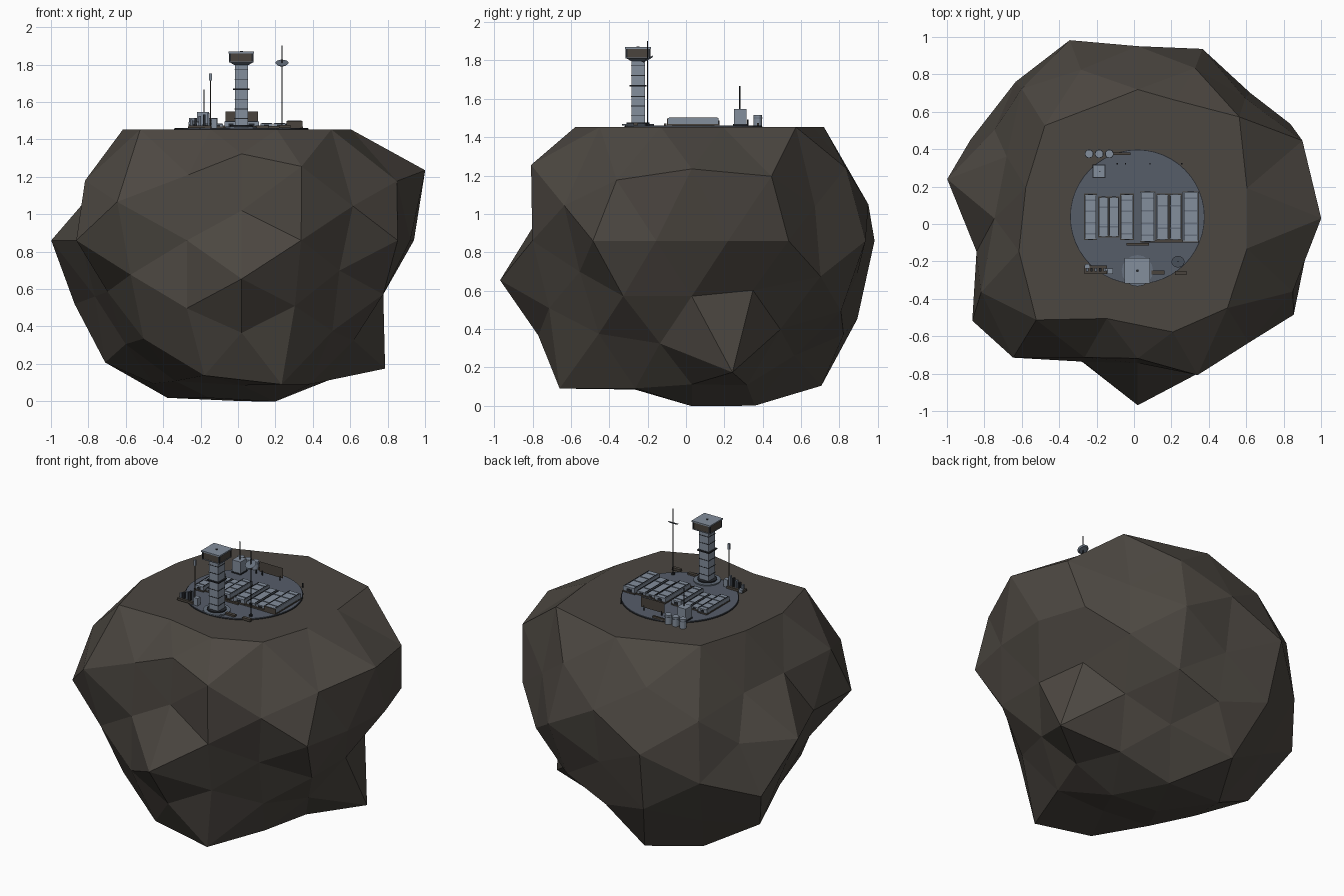
import bpy, bmesh, math
from itertools import product
from mathutils import Vector, Matrix

old = bpy.data.objects.get("Cube")
if old:
    bpy.data.objects.remove(old)


def material(name, hexcode):
    rgb = [int(hexcode[i:i + 2], 16) / 255 for i in (0, 2, 4)]
    col = [c / 12.92 if c < 0.04 else ((c + 0.055) / 1.055) ** 2.4 for c in rgb] + [1]
    mat = bpy.data.materials.new(name)
    mat.use_nodes = True
    mat.diffuse_color = col
    bsdf = mat.node_tree.nodes["Principled BSDF"]
    bsdf.inputs["Base Color"].default_value = col
    bsdf.inputs["Roughness"].default_value = 0.9
    return mat


ROCK = material("dark rock", "4c4741")
PAD = material("slate pad", "565d69")
WALL = material("pale blue grey metal", "838e9c")
PANEL = material("grey blue metal", "66707d")
BROWN = material("dark brown metal", "4a443d")
DARK = material("near black metal", "25282d")

GROUND = 1.453
DECK = GROUND + 0.008


def finish(name, bm, mat):
    mesh = bpy.data.meshes.new(name)
    bm.to_mesh(mesh)
    bm.free()
    mesh.materials.append(mat)
    obj = bpy.data.objects.new(name, mesh)
    bpy.context.collection.objects.link(obj)
    return obj


def box(name, mat, x, y, z, sx, sy, sz):
    """Box centred on x, y and standing on z."""
    bm = bmesh.new()
    place = Matrix.Translation((x, y, z + sz / 2)) @ Matrix.Diagonal((sx, sy, sz, 1))
    bmesh.ops.create_cube(bm, size=1, matrix=place)
    return finish(name, bm, mat)


def tube(name, mat, x, y, z, r, h, sides=12, top=None, turn=None):
    """Upright cylinder or cone standing on z."""
    bm = bmesh.new()
    place = Matrix.Translation((x, y, z + h / 2)) @ (turn or Matrix())
    bmesh.ops.create_cone(bm, cap_ends=True, segments=sides, radius1=r,
                          radius2=r if top is None else top, depth=h, matrix=place)
    return finish(name, bm, mat)


# Asteroid: geodesic ball whose points are pushed in or out (percent radius)
p = (1 + math.sqrt(5)) / 2
q = 2 * p + 1
RADII = {
    (2, p, q): (80, 80, 80, 80, 88, 98.5, 90, 88),
    (1, 2 * p, p + 2): (97, 94, 93, 82, 82, 103.5, 105.5, 99),
    (p + 2, 1, 2 * p): (80, 82, 80, 87, 105, 100, 82, 85),
    (q, 2, p): (103, 82, 97, 98, 79, 104.5, 88.5, 84),
    (p, q, 2): (94, 93, 98, 87, 91, 101, 87, 90),
    (2 * p, p + 2, 1): (88, 95, 91, 102, 92, 100, 80, 91),
    (1, 1, 1): (94, 86, 83, 94, 80, 95, 84, 91),
    (1, 0, p): (80, 80, 88, 90),
    (1, 0, 3 * p): (80, 80, 88, 86),
    (q, 0, p): (105, 82, 81, 84),
    (0, p, 1): (81, 88, 93, 94),
    (0, 3 * p, 1): (94, 79, 88, 102),
    (0, p, q): (85, 85, 92, 83),
    (p, 1, 0): (96, 90, 98, 104),
    (3 * p, 1, 0): (94, 104, 92, 88),
    (p, q, 0): (97, 102, 89, 82),
}
bm = bmesh.new()
moves = []
for base, radii in RADII.items():
    signs = [(1, -1) if c else (1,) for c in reversed(base)]
    for (sz, sy, sx), r in zip(product(*signs), radii):
        d = Vector((base[0] * sx, base[1] * sy, base[2] * sz)).normalized()
        spot = Vector((0.02, 0.03, 0.86)) + d * r / 100
        if d.z > 0.55 or (d.z > 0.5 and d.y > 0):   # levelled plateau
            spot.z = GROUND
        moves.append((bm.verts.new(d), spot))
bmesh.ops.convex_hull(bm, input=bm.verts)
bmesh.ops.recalc_face_normals(bm, faces=bm.faces)
for v, spot in moves:
    v.co = spot
finish("asteroid", bm, ROCK)

# Landing pad with a dark rim
CX, CY = 0.018, 0.038
tube("pad_rim", DARK, CX, CY, GROUND - 0.01, 0.36, 0.014, 48)
tube("pad", PAD, CX, CY, GROUND - 0.01, 0.356, 0.018, 48)


# Habitat modules: long roofs with ribs, brown plinths and end doors
def module(name, x, width, length, height, ribs):
    y = 0.038
    box(name + "_plinth", BROWN, x, y, DECK, width + 0.004, length + 0.008, 0.008)
    box(name + "_body", WALL, x, y, DECK, width, length, height)
    for i in range(ribs):
        ry = y + length * ((i + 0.5) / ribs - 0.5)
        box(name + "_rib", PANEL, x, ry, DECK + height, width * 0.8, 0.008, 0.003)
    for side in (-1, 1):
        box(name + "_seam", DARK, x + side * width * 0.42, y, DECK + height,
            0.003, length * 0.96, 0.003)
        box(name + "_door", DARK, x, y + side * length / 2, DECK + 0.004,
            width * 0.4, 0.006, height * 0.6)


module("west_outer", -0.232, 0.066, 0.24, 0.032, 4)
module("west_mid_a", -0.164, 0.054, 0.21, 0.02, 2)
module("west_mid_b", -0.107, 0.054, 0.21, 0.02, 2)
module("west_inner", -0.038, 0.07, 0.24, 0.034, 4)
module("east_inner", 0.073, 0.08, 0.265, 0.034, 4)
module("east_mid_a", 0.153, 0.064, 0.24, 0.024, 2)
module("east_mid_b", 0.222, 0.064, 0.24, 0.024, 2)
module("east_outer", 0.303, 0.085, 0.265, 0.038, 4)
box("east_outer_end_wall", BROWN, 0.303, -0.096, DECK, 0.085, 0.006, 0.036)
box("east_link", BROWN, 0.19, -0.092, DECK, 0.3, 0.012, 0.01)
box("west_link", BROWN, 0.02, -0.108, DECK, 0.12, 0.012, 0.01)

# Control tower
TX, TY = 0.018, -0.25
tube("tower_foot", PANEL, TX, TY, DECK, 0.084, 0.008, 16)
tube("tower_foot_step", DARK, TX, TY, DECK, 0.06, 0.016, 16)
box("tower_shaft", WALL, TX, TY, DECK, 0.07, 0.07, 0.345)
for z in (1.51, 1.56, 1.61, 1.72, 1.77):
    box("tower_band", DARK, TX, TY, z, 0.073, 0.073, 0.004)
box("tower_gallery", DARK, TX, TY, 1.665, 0.088, 0.088, 0.008)
tube("cabin_floor", PANEL, TX, TY, 1.798, 0.055, 0.014, 4, 0.088,
     Matrix.Rotation(math.pi / 4, 4, 'Z'))
box("cabin", BROWN, TX, TY, 1.81, 0.126, 0.126, 0.05)
box("cabin_sill", PANEL, TX, TY, 1.81, 0.13, 0.13, 0.006)
for sx, sy in product((-1, 1), repeat=2):
    box("cabin_post", DARK, TX + sx * 0.06, TY + sy * 0.06, 1.815, 0.01, 0.01, 0.045)
box("cabin_roof", WALL, TX, TY, 1.86, 0.136, 0.136, 0.009)
tube("roof_hatch", DARK, TX, TY, 1.869, 0.008, 0.003, 8)

# Dish antenna
AX, AY = 0.235, -0.2
tube("dish_mast", DARK, AX, AY, DECK, 0.003, 0.44, 6)
tube("dish_base", DARK, AX, AY, DECK, 0.01, 0.012, 8)
tube("dish", PANEL, AX, AY, 1.802, 0.026, 0.008, 16, 0.035, Matrix.Rotation(0.5, 4, 'X'))

# Signal mast with a lantern
tube("signal_mast", BROWN, -0.147, -0.245, DECK, 0.003, 0.26, 6)
box("signal_lantern", WALL, -0.147, -0.245, 1.715, 0.014, 0.014, 0.038)

# Stepped row of posts
for i in range(5):
    box("stepped_post", DARK if i % 2 else PANEL, -0.25 + i * 0.023, -0.245, DECK,
        0.012, 0.02, 0.045 + 0.009 * i)
box("post_rail", BROWN, -0.205, -0.245, DECK, 0.12, 0.045, 0.014)
box("post_crate", WALL, -0.25, -0.225, DECK, 0.026, 0.02, 0.022)
box("post_cabinet", WALL, -0.128, -0.252, DECK, 0.03, 0.03, 0.05)

# Supply crates
box("crate_east", BROWN, 0.25, -0.262, DECK, 0.06, 0.022, 0.016)
box("crate_middle", BROWN, 0.128, -0.26, DECK, 0.07, 0.022, 0.012)

# Rear hut with aerial
box("hut", WALL, -0.187, 0.282, DECK, 0.062, 0.066, 0.085)
box("hut_plinth", DARK, -0.187, 0.282, DECK, 0.068, 0.072, 0.008)
tube("hut_aerial", DARK, -0.183, 0.28, DECK + 0.08, 0.003, 0.125, 6)

# Storage tanks and their pipe
for x in (-0.24, -0.186, -0.132):
    tube("tank", WALL, x, 0.375, GROUND, 0.022, 0.062, 14)
    tube("tank_collar", PANEL, x, 0.375, GROUND + 0.045, 0.0235, 0.005, 14)
box("tank_pipe", BROWN, -0.065, 0.375, DECK, 0.09, 0.012, 0.014)

# Upright sheet facing the front, on two legs
bm = bmesh.new()
bm.faces.new([bm.verts.new((x, 0.322, z)) for x, z in
              ((-0.068, 1.48), (0.108, 1.48), (0.108, 1.548), (-0.068, 1.548))])
finish("upright_panel", bm, BROWN)
for x in (-0.045, 0.085):
    tube("panel_leg", DARK, x, 0.322, DECK, 0.004, 0.03, 6)
for x in (-0.09, 0.255):
    tube("marker_light", DARK, x, 0.322, DECK, 0.005, 0.025, 6)
